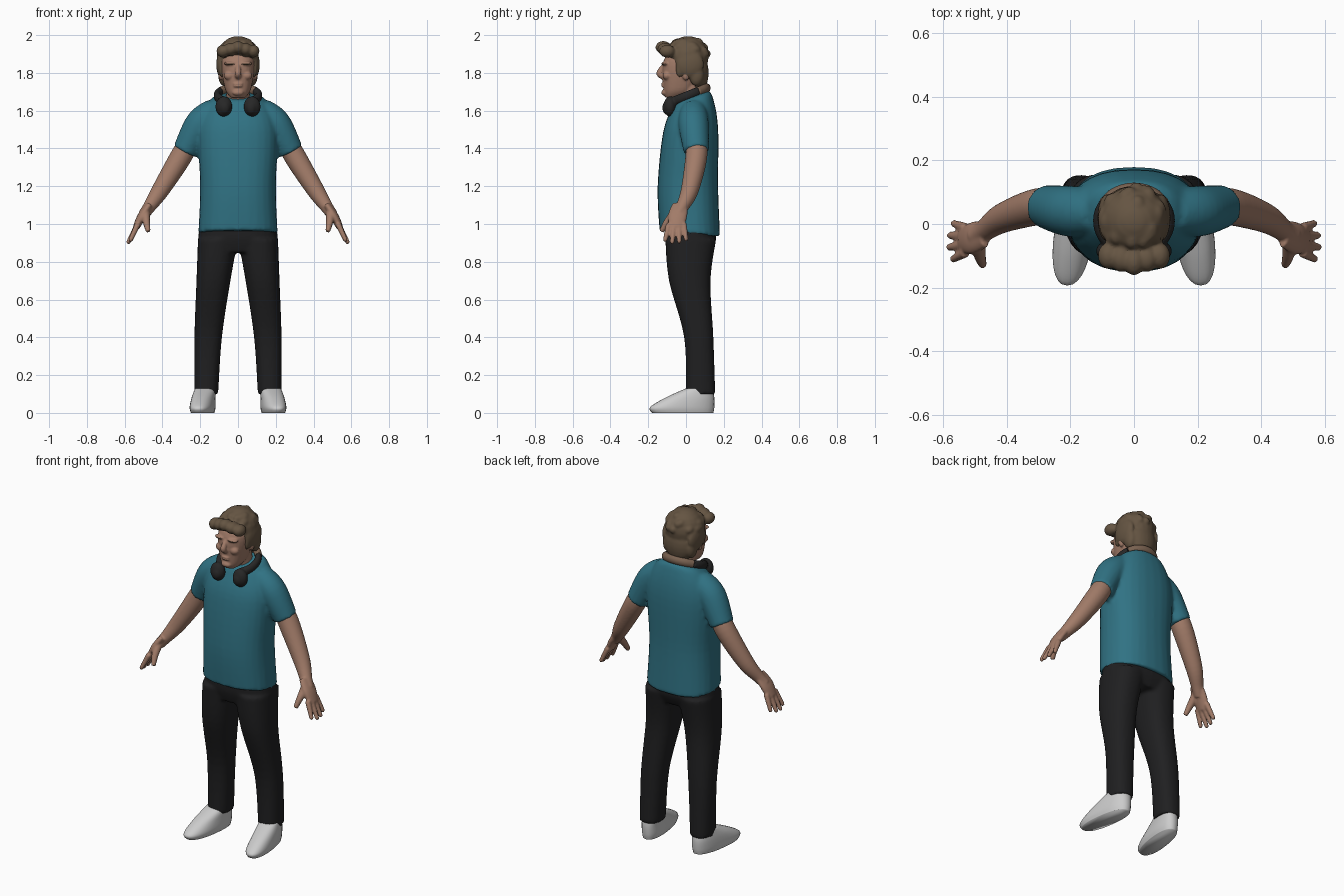
import bpy, bmesh, math, random
from mathutils import Vector, Matrix

random.seed(4)
if "Cube" in bpy.data.objects:
    bpy.data.objects.remove(bpy.data.objects["Cube"])


def material(name, red, green, blue):
    mat = bpy.data.materials.new(name)
    mat.use_nodes = True
    mat.diffuse_color = (red, green, blue, 1)
    shader = mat.node_tree.nodes["Principled BSDF"]
    shader.inputs["Base Color"].default_value = (red, green, blue, 1)
    shader.inputs["Roughness"].default_value = .8
    return mat


TEAL = material("teal cloth", .03, .17, .23)
SKIN = material("skin", .36, .2, .14)
HAIR = material("brown hair", .13, .09, .055)
BLACK = material("black cloth", .014, .014, .015)
RUBBER = material("dark plastic", .02, .02, .02)
WHITE = material("white shoe", .6, .6, .6)
TAN = material("tan pad", .19, .12, .08)
SIDES = {"left": 1, "right": -1}


def spline(points, steps=6):
    """Smooth curve through tuples of any length."""
    curve = []
    for i in range(len(points) - 1):
        before, start = points[max(i - 1, 0)], points[i]
        end, after = points[i + 1], points[min(i + 2, len(points) - 1)]
        for k in range(steps):
            t = k / steps
            curve.append([b + t / 2 * (c - a + t * (2 * a - 5 * b + 4 * c - d
                                                    + t * (3 * b - a - 3 * c + d)))
                          for a, b, c, d in zip(before, start, end, after)])
    return curve + [list(points[-1])]


def unit_ring(power, count=28):
    for i in range(count):
        angle = math.tau * i / count
        c, s = math.cos(angle), math.sin(angle)
        yield math.copysign(abs(c) ** power, c), math.copysign(abs(s) ** power, s)


def loft(bm, rings):
    rows = [[bm.verts.new(point) for point in ring] for ring in rings]
    for low, high in zip(rows, rows[1:]):
        for i in range(len(low)):
            bm.faces.new((low[i - 1], low[i], high[i], high[i - 1]))
    bm.faces.new(rows[0])
    bm.faces.new(rows[-1])


def stack(bm, stations, side=1, tilt=lambda z: 0, turn=0):
    """Level rings given by centre x, half width, front, back and height."""
    rings = []
    for middle, width, front, back, z in spline(stations):
        ring = []
        for c, s in unit_ring(.85):
            depth = (back - front) / 2 * s
            y = (front + back) / 2 + depth
            ring.append((side * (middle + width * c - turn * y), y, z + tilt(z) * depth))
        rings.append(ring)
    loft(bm, rings)


def limb(bm, points, side=1, flat=1, ref=(0, 1, 0)):
    """Tube along a path of x, y, z and radius, widened along ref by flat."""
    path = spline(points)
    rings = []
    for i, (x, y, z, radius) in enumerate(path):
        ahead, behind = path[min(i + 1, len(path) - 1)], path[max(i - 1, 0)]
        along = Vector(ahead[:3]) - Vector(behind[:3])
        across = along.cross(Vector(ref)).normalized()
        wide = across.cross(along).normalized()
        ring = [Vector((x, y, z)) + radius * (across * c + wide * s * flat)
                for c, s in unit_ring(1)]
        rings.append([(side * p.x, p.y, p.z) for p in ring])
    loft(bm, rings)


def ball(bm, centre, radii):
    place = Matrix.Translation(centre) @ Matrix.Diagonal((*radii, 1))
    bmesh.ops.create_uvsphere(bm, u_segments=20, v_segments=12, radius=1, matrix=place)


def finish(name, bm, mat, voxel=0, softness=4):
    """Make the object; a voxel size fuses its pieces into one soft surface."""
    bmesh.ops.recalc_face_normals(bm, faces=bm.faces)
    for face in bm.faces:
        face.smooth = True
    mesh = bpy.data.meshes.new(name)
    bm.to_mesh(mesh)
    bm.free()
    mesh.materials.append(mat)
    part = bpy.data.objects.new(name, mesh)
    bpy.context.collection.objects.link(part)
    if voxel:
        fuse = part.modifiers.new("fuse", 'REMESH')
        fuse.mode, fuse.voxel_size, fuse.use_smooth_shade = 'VOXEL', voxel, True
        soften = part.modifiers.new("soften", 'SMOOTH')
        soften.factor, soften.iterations = .5, softness


# Shirt: torso with sloping hem and collar, and sleeves
bm = bmesh.new()
stack(bm, [(0, .21, -.14, .18, .95), (0, .2, -.15, .17, 1.2), (0, .21, -.12, .17, 1.5),
           (0, .15, -.07, .14, 1.65), (0, .08, -.05, .11, 1.68)],
      tilt=lambda z: 4 * (z - 1.25) ** 3)
for side in SIDES.values():
    limb(bm, [(.12, .04, 1.6, .07), (.2, .04, 1.53, .08), (.28, .055, 1.385, .067)], side)
finish("shirt", bm, TEAL, .01)

# Trousers: pelvis and legs
bm = bmesh.new()
stack(bm, [(0, .19, -.09, .13, .85), (0, .21, -.11, .16, .92), (0, .2, -.11, .15, 1)])
for side in SIDES.values():
    stack(bm, [(.106, .106, -.11, .16, .92), (.13, .09, -.09, .13, .7),
               (.158, .073, -.01, .145, .4), (.168, .063, 0, .155, .1)], side)
finish("trousers", bm, BLACK, .01)

for name, side in SIDES.items():
    # Shoe, toes turned out
    bm = bmesh.new()
    stack(bm, [(.185, .057, -.18, .145, 0), (.185, .063, -.19, .15, .03),
               (.185, .06, -.11, .15, .08), (.18, .055, 0, .14, .13)], side, turn=.13)
    finish(name + "_shoe", bm, WHITE)

    # Arm, palm, fanned fingers and thumb
    bm = bmesh.new()
    limb(bm, [(.24, .05, 1.47, .05), (.3, .055, 1.36, .058), (.41, .02, 1.18, .047),
              (.47, -.02, 1.09, .034), (.5, -.04, 1.05, .03)], side)
    limb(bm, [(.47, -.03, 1.1, .02), (.51, -.045, 1.04, .023), (.54, -.05, .98, .018)],
         side, flat=2.2)
    for i in range(4):
        spread = abs(i - 1.4)
        tip = Vector((.585 - .012 * spread, .037 * i - .11, .9 + .012 * spread))
        limb(bm, [(.53, .026 * i - .09, 1, .016), (*tip, .012)], side)
        ball(bm, (side * tip.x, tip.y, tip.z), [.012] * 3)
    limb(bm, [(.49, -.06, 1.06, .024), (.485, -.1, 1.01, .019), (.475, -.13, .96, .013)], side)
    finish(name + "_arm", bm, SKIN, .006)

# Head and neck with nose, lips, chin, brow, cheeks and ears
bm = bmesh.new()
stack(bm, [(0, .04, -.11, -.02, 1.67), (0, .07, -.12, .05, 1.72),
           (0, .09, -.12, .1, 1.86), (0, .05, -.05, .06, 1.96)])
limb(bm, [(0, .04, 1.6, .066), (0, .02, 1.75, .06)])
limb(bm, [(0, -.11, 1.85, .01), (0, -.14, 1.8, .017), (0, -.12, 1.78, .016)])
for height in (1.73, 1.742):
    ball(bm, (0, -.12, height), (.026, .012, .006))
ball(bm, (0, -.115, 1.695), (.03, .016, .016))
for side in SIDES.values():
    ball(bm, (side * .04, -.11, 1.85), (.036, .02, .01))
    ball(bm, (side * .045, -.1, 1.785), (.03, .024, .024))
    ball(bm, (side * .09, 0, 1.79), (.014, .02, .03))
finish("head", bm, SKIN, .005)

# Eyebrows
bm = bmesh.new()
for side in SIDES.values():
    ball(bm, (side * .04, -.12, 1.847), (.025, .01, .005))
finish("eyebrows", bm, HAIR)

# Hair: crown, nape, sides, sideburns, fringe and tousled locks
bm = bmesh.new()
crown = Vector((0, .01, 1.885))
ball(bm, crown, [.11] * 3)
ball(bm, (0, .07, 1.8), (.085, .05, .1))
ball(bm, (0, .06, 1.73), (.06, .035, .045))
for side in SIDES.values():
    ball(bm, (side * .085, .02, 1.845), (.03, .075, .075))
    ball(bm, (side * .085, -.035, 1.825), (.016, .02, .05))
    ball(bm, (side * .075, .055, 1.79), (.03, .04, .06))
for i in range(-2, 3):
    drop = .01 * abs(i)
    ball(bm, (.04 * i, drop - .12, 1.935 - drop), (.034, .042, .034))
for i in range(26):
    angle, rise = random.uniform(0, math.tau), random.uniform(.1, .9)
    reach = math.sqrt(1 - rise * rise)
    outward = Vector((reach * math.cos(angle), reach * math.sin(angle), rise))
    ball(bm, crown + outward * .09, (.026, .034, .026))
finish("hair", bm, HAIR, .007)


def neck_arc(start, end, radius):
    """Path round the neck; angle zero is at the nape."""
    angles = [start + (end - start) * i / 5 for i in range(6)]
    return [(.11 * math.sin(a), .01 + .1 * math.cos(a), 1.68 + .04 * math.cos(a), radius)
            for a in angles]


# Headphones resting on the neck
for name, side in SIDES.items():
    bm = bmesh.new()
    limb(bm, neck_arc(1, 2.5, .019), side, flat=1.3, ref=(0, 0, 1))
    ball(bm, (side * .075, -.085, 1.622), (.045, .034, .054))
    ball(bm, (side * .07, -.1, 1.615), (.03, .026, .036))
    finish(name + "_earphone", bm, RUBBER, .006)
bm = bmesh.new()
limb(bm, neck_arc(-1, 1, .02), flat=1.2, ref=(0, 0, 1))
finish("headband_pad", bm, TAN)
